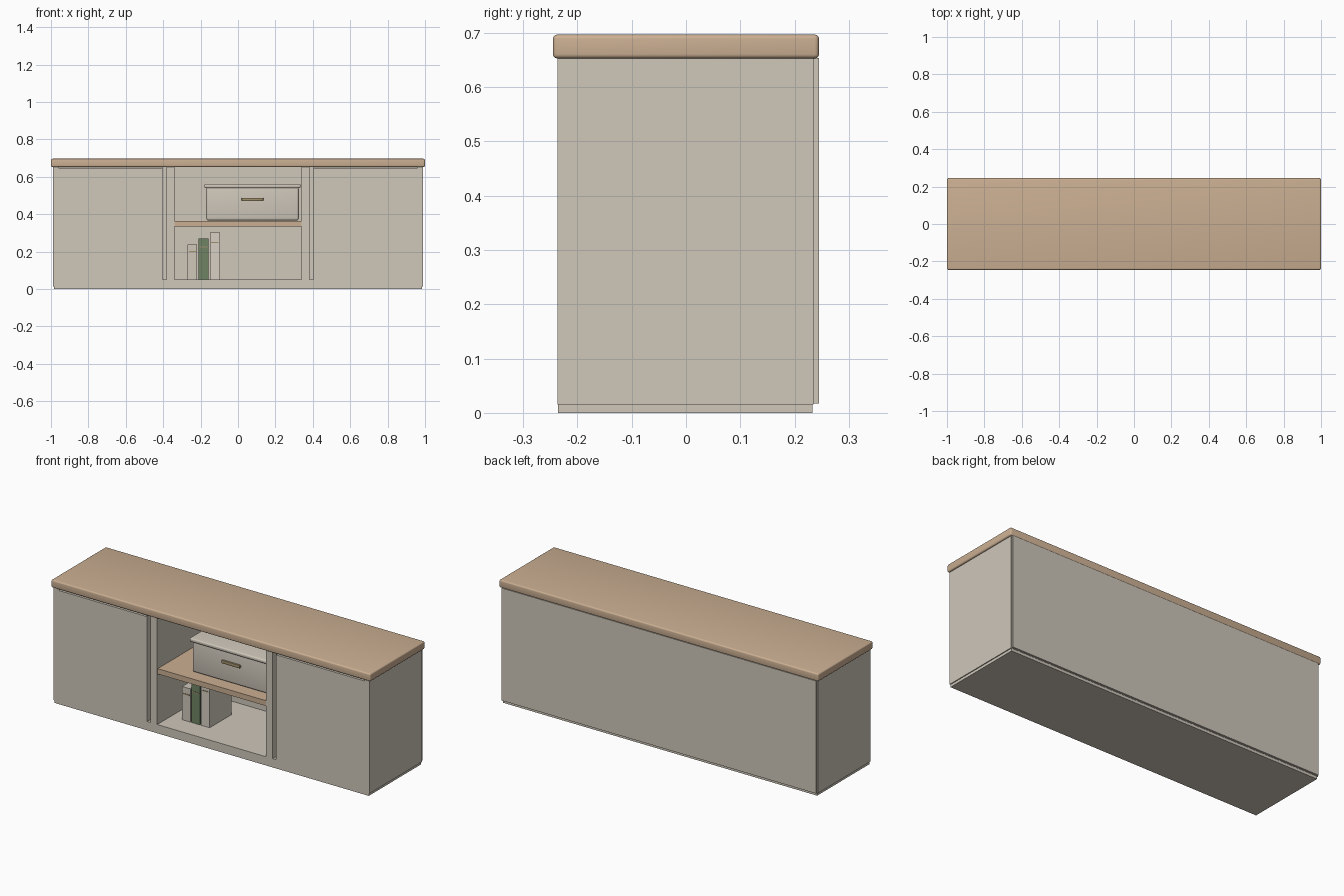
import bpy, bmesh
from mathutils import Vector

if "Cube" in bpy.data.objects:
    bpy.data.objects.remove(bpy.data.objects["Cube"])


def material(name, rgb):
    m = bpy.data.materials.new(name)
    m.diffuse_color = (*rgb, 1)
    m.use_nodes = True
    m.node_tree.nodes["Principled BSDF"].inputs["Base Color"].default_value = m.diffuse_color
    return m


PAINT = material("warm_grey_paint", (0.62, 0.57, 0.49))
WOOD = material("light_wood", (0.60, 0.43, 0.29))
BRASS = material("dull_brass", (0.36, 0.28, 0.15))
GREEN = material("green_cloth", (0.16, 0.23, 0.13))
CREAM = material("cream_cloth", (0.68, 0.63, 0.55))


def boxes(name, spans, mat, bevel=0.0, segments=4):
    """One object made of boxes, each given as (x0, x1), (y0, y1), (z0, z1)."""
    bm = bmesh.new()
    for span in spans:
        lo = Vector(s[0] for s in span)
        hi = Vector(s[1] for s in span)
        for v in bmesh.ops.create_cube(bm, size=1)["verts"]:
            v.co = (lo + hi) / 2 + v.co * (hi - lo)
    mesh = bpy.data.meshes.new(name)
    bm.to_mesh(mesh)
    bm.free()
    ob = bpy.data.objects.new(name, mesh)
    bpy.context.collection.objects.link(ob)
    if mat:
        mesh.materials.append(mat)
    if bevel:
        mod = ob.modifiers.new("rounded_edges", "BEVEL")
        mod.width, mod.segments = bevel, segments
        bpy.ops.object.select_all(action="DESELECT")
        ob.select_set(True)
        bpy.context.view_layer.objects.active = ob
        bpy.ops.object.modifier_apply(modifier=mod.name)
        bpy.ops.object.shade_smooth_by_angle()
    return ob


def both_sides(x0, x1, y, z):
    return [((x0, x1), y, z), ((-x1, -x0), y, z)]


# Carcass with the open niche and the finger-pull grooves cut out
body = boxes("cabinet_body", [((-0.99, 0.99), (-0.237, 0.2345), (0.015, 0.655))], PAINT)
cutter = boxes(
    "niche_and_groove_cutter",
    [((-0.34, 0.34), (-0.4, 0.215), (0.05, 0.7))]
    + both_sides(0.383, 0.403, (-0.4, -0.19), (0.05, 0.7))
    + both_sides(0.407, 0.957, (-0.4, -0.217), (0.644, 0.7)),
    None)
cutter.hide_render = True
cutter.hide_viewport = False
cut = body.modifiers.new("openings", "BOOLEAN")
cut.operation, cut.object, cut.solver = "DIFFERENCE", cutter, "EXACT"
bpy.context.view_layer.objects.active = body
bpy.ops.object.modifier_apply(modifier=cut.name)
bpy.data.objects.remove(cutter)

# Plinth, back panel and worktop
boxes("plinth", [((-0.985, 0.985), (-0.236, 0.233), (0, 0.0155))], PAINT)
boxes("back_panel", [((-0.985, 0.985), (0.234, 0.245), (0.017, 0.654))], PAINT)
boxes("worktop", [((-1, 1), (-0.245, 0.245), (0.653, 0.697))], WOOD, 0.008)

# Niche shelf
boxes("shelf", [((-0.341, 0.341), (-0.233, 0.216), (0.335, 0.365))], WOOD)

# Storage box with lid and pull
boxes("storage_box", [((-0.17, 0.325), (-0.168, 0.16), (0.367, 0.545))], PAINT, 0.012)
boxes("storage_box_lid", [((-0.18, 0.335), (-0.18, 0.172), (0.54, 0.562))], PAINT, 0.008)
boxes("storage_box_pull", [((0.02, 0.135), (-0.178, -0.165), (0.471, 0.488))], BRASS, 0.002, 2)

# Books, each with a thin band across the spine
for name, x0, x1, top, band, mat in [
    ("short_book", -0.269, -0.218, 0.238, 0.200, PAINT),
    ("green_book", -0.211, -0.158, 0.270, 0.225, GREEN),
    ("tall_book", -0.150, -0.097, 0.302, 0.250, CREAM),
]:
    boxes(name, [((x0, x1), (-0.115, 0.08), (0.05, top))], mat)
    boxes(name + "_band",
          [((x0 + 0.006, x1 - 0.006), (-0.117, -0.114), (band - 0.003, band + 0.003))], BRASS)
